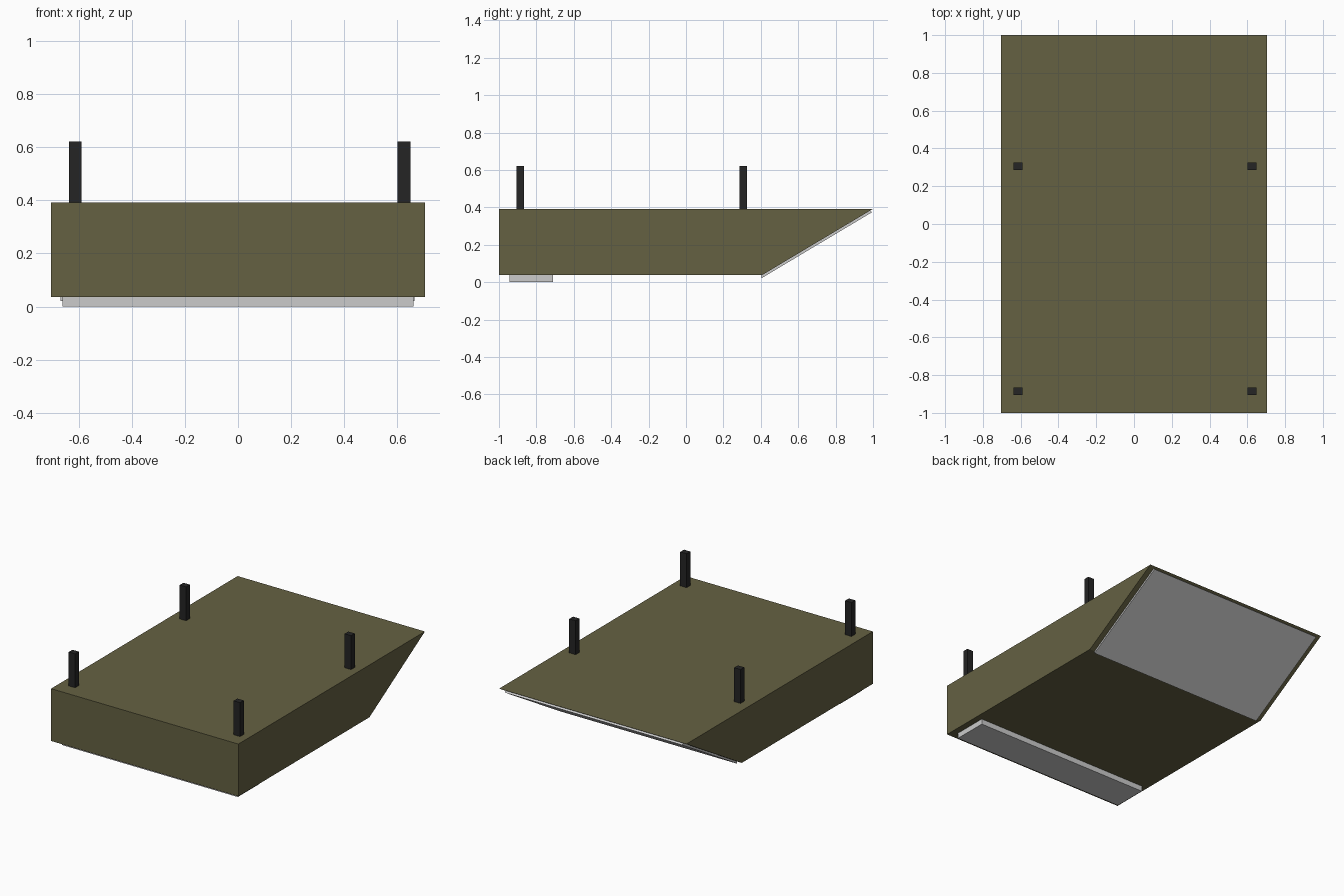
import bpy, bmesh

if "Cube" in bpy.data.objects:
    bpy.data.objects.remove(bpy.data.objects["Cube"])


def material(name, rgb):
    m = bpy.data.materials.new(name)
    m.diffuse_color = (*rgb, 1)
    m.use_nodes = True
    m.node_tree.nodes["Principled BSDF"].inputs["Base Color"].default_value = m.diffuse_color
    return m


def extrude_x(name, profile, x0, x1, mat=None):
    """Solid made by extruding a (y, z) profile from x0 to x1."""
    bm = bmesh.new()
    face = bm.faces.new([bm.verts.new((x0, y, z)) for y, z in profile])
    new = bmesh.ops.extrude_face_region(bm, geom=[face])["geom"]
    verts = [v for v in new if isinstance(v, bmesh.types.BMVert)]
    bmesh.ops.translate(bm, verts=verts, vec=(x1 - x0, 0, 0))
    bmesh.ops.recalc_face_normals(bm, faces=bm.faces)
    mesh = bpy.data.meshes.new(name)
    bm.to_mesh(mesh)
    bm.free()
    obj = bpy.data.objects.new(name, mesh)
    bpy.context.collection.objects.link(obj)
    if mat:
        mesh.materials.append(mat)
    return obj


def rect(y0, y1, z0, z1):
    return [(y0, z0), (y1, z0), (y1, z1), (y0, z1)]


olive = material("olive", (0.13, 0.12, 0.055))
black = material("black", (0.018, 0.018, 0.018))

# Wedge-ended main body
extrude_x("body", [(-1, 0.037), (0.405, 0.037), (1, 0.392), (-1, 0.392)],
          -0.703, 0.703, olive)

# Flat skid strip under the front
extrude_x("skid_strip", rect(-0.945, -0.71, 0, 0.037), -0.66, 0.66)

# Thin plate on the sloped underside
extrude_x("slope_plate", [(0.405, 0.037), (0.405, 0.022), (0.995, 0.374), (0.985, 0.383)],
          -0.668, 0.665)

# Four upright posts
for side, x in (("left", -0.613), ("right", 0.625)):
    for end, y in (("front", -0.885), ("back", 0.305)):
        extrude_x(f"post_{end}_{side}", rect(y - 0.02, y + 0.02, 0.392, 0.622),
                  x - 0.024, x + 0.024, black)
